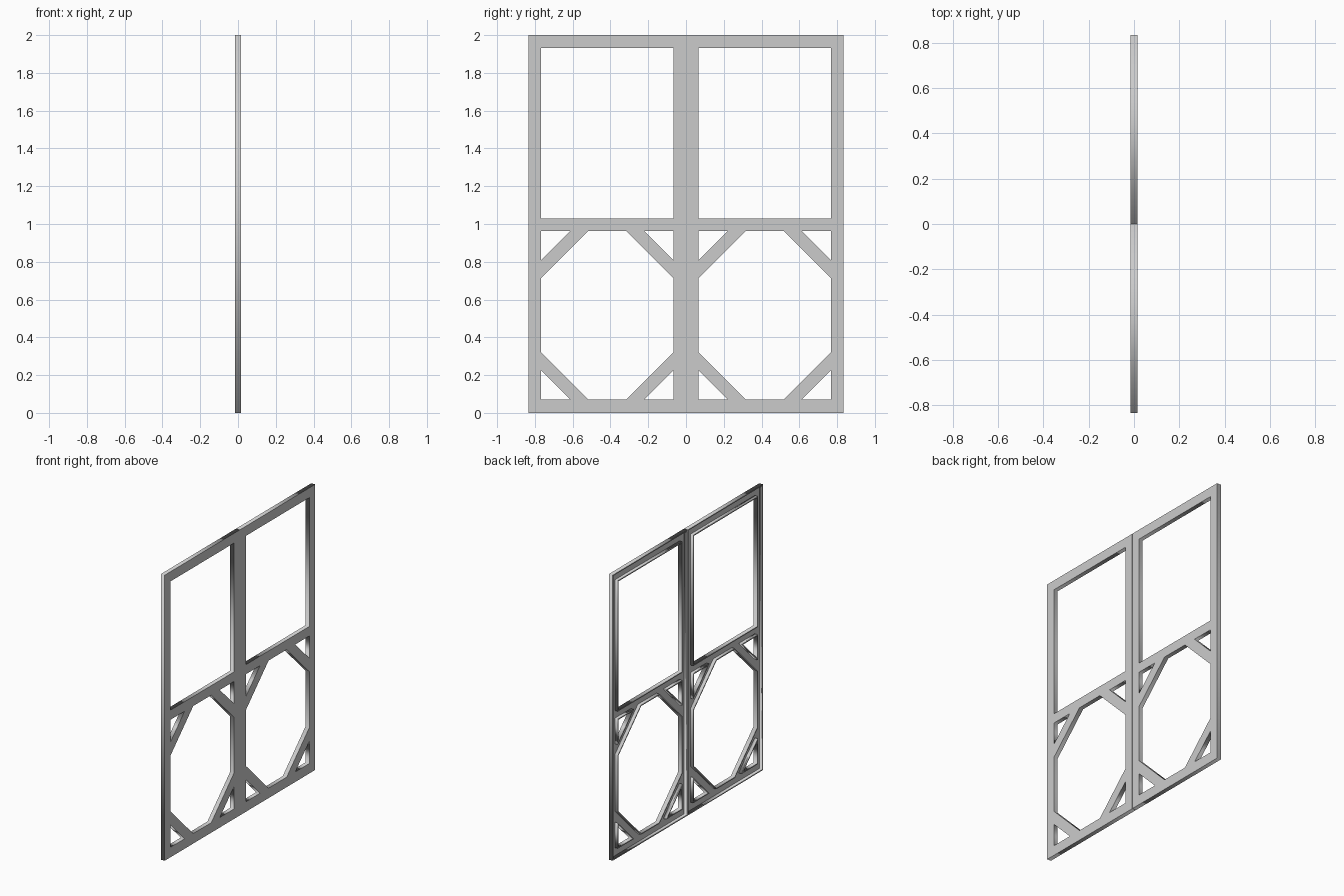
import bpy
from mathutils import Matrix, Vector

if "Cube" in bpy.data.objects:
    bpy.data.objects.remove(bpy.data.objects["Cube"])

HALF = 0.015      # half thickness of the door
WEB = 0.006       # thickness of the front sheet
LIP = 0.007       # thickness of the channel flanges
# local x -> world y, local y -> world z, local z -> world x
STAND = Matrix(((0, 0, 1, 0), (1, 0, 0, 0), (0, 1, 0, 0), (0, 0, 0, 1)))


def offset(loop, d):
    """Move every edge of a counter-clockwise convex loop outward by d."""
    pts = [Vector(p) for p in loop]
    out = []
    for i, p in enumerate(pts):
        a = (p - pts[i - 1]).normalized()
        b = (pts[(i + 1) % len(pts)] - p).normalized()
        n1, n2 = Vector((a.y, -a.x)), Vector((b.y, -b.x))
        out.append(p + (n1 + n2) * (d / (1 + n1.dot(n2))))
    return out


def plate(name, loops, lo, hi):
    """Flat plate with holes, from the outline loop followed by hole loops."""
    cu = bpy.data.curves.new(name, 'CURVE')
    cu.dimensions = '2D'
    cu.fill_mode = 'BOTH'
    cu.extrude = (hi - lo) / 2
    for loop in loops:
        sp = cu.splines.new('POLY')
        sp.points.add(len(loop) - 1)
        for pt, (x, y) in zip(sp.points, loop):
            pt.co = (x, y, 0, 1)
        sp.use_cyclic_u = True
    tmp = bpy.data.objects.new(name + "_curve", cu)
    bpy.context.collection.objects.link(tmp)
    bpy.context.view_layer.update()
    deps = bpy.context.evaluated_depsgraph_get()
    me = bpy.data.meshes.new_from_object(tmp.evaluated_get(deps))
    bpy.data.objects.remove(tmp)
    me.transform(Matrix.Translation((0, 0, (lo + hi) / 2)))
    import bmesh
    bm = bmesh.new()
    bm.from_mesh(me)
    bmesh.ops.remove_doubles(bm, verts=bm.verts, dist=1e-5)
    bmesh.ops.recalc_face_normals(bm, faces=bm.faces)
    bm.to_mesh(me)
    bm.free()
    ob = bpy.data.objects.new(name, me)
    bpy.context.collection.objects.link(ob)
    ob.matrix_world = STAND
    return ob


# leaf outline and openings
y0, y1 = 0.067, 0.767        # opening sides
z0, z1 = 0.07, 0.963         # lower panel
outline = [(0.0008, 0), (0.833, 0), (0.833, 2), (0.0008, 2)]
window = [(y0, 1.03), (y1, 1.03), (y1, 1.932), (y0, 1.932)]
c, t = 0.25, 0.155           # brace outer and inner corner cuts
octagon = [(y0 + c, z0), (y1 - c, z0), (y1, z0 + c), (y1, z1 - c),
           (y1 - c, z1), (y0 + c, z1), (y0, z1 - c), (y0, z0 + c)]
holes = [window, octagon]

# small triangles behind the corner braces
for y, sy in ((y0, 1), (y1, -1)):
    for z, sz in ((z0, 1), (z1, -1)):
        tri = [(y, z), (y + sy * t, z), (y, z + sz * t)]
        holes.append(tri if sy * sz > 0 else tri[::-1])

# solid leaf, then hollow the back into a channel section
leaf = plate("door_frame", [outline] + holes, -HALF, HALF)
pocket = plate("channel_cutter",
               [offset(outline, -LIP)] + [offset(h, LIP) for h in holes],
               -HALF - 0.02, HALF - WEB)
pocket.hide_render = True
cut = leaf.modifiers.new("channel", 'BOOLEAN')
cut.operation = 'DIFFERENCE'
cut.solver = 'EXACT'
cut.object = pocket
bpy.context.view_layer.update()
deps = bpy.context.evaluated_depsgraph_get()
mesh = bpy.data.meshes.new_from_object(leaf.evaluated_get(deps))
leaf.modifiers.clear()
leaf.data = mesh
bpy.data.objects.remove(pocket)

# second leaf
mir = leaf.modifiers.new("second_leaf", 'MIRROR')
mir.use_axis = (True, False, False)
mir.use_mirror_merge = False
